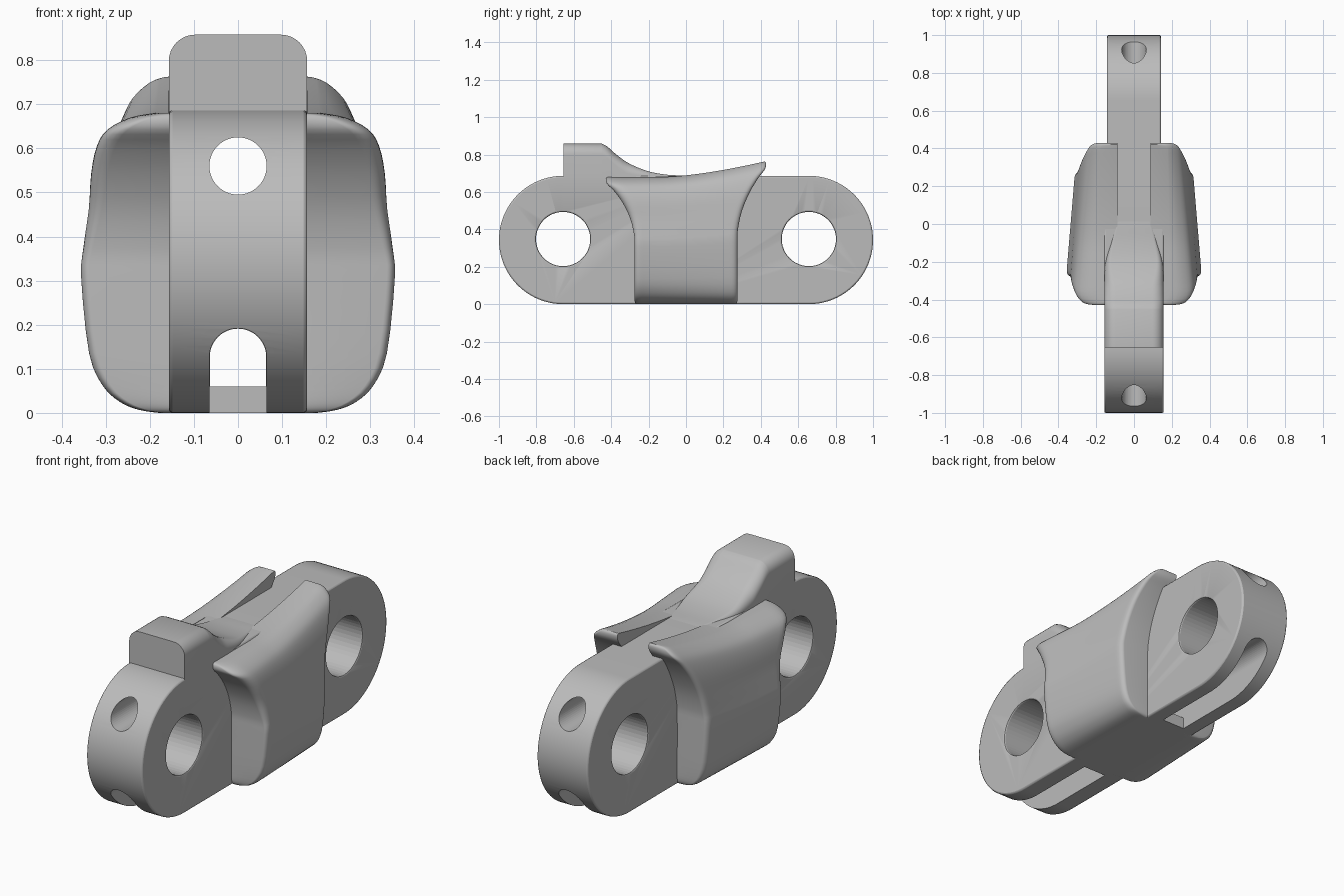
import bpy, bmesh, math

cube = bpy.data.objects.get("Cube")
if cube:
    bpy.data.objects.remove(cube, do_unlink=True)

steel = bpy.data.materials.new("plain grey steel")
steel.use_nodes = True
steel.diffuse_color = (0.5, 0.5, 0.5, 1)
steel.node_tree.nodes["Principled BSDF"].inputs["Base Color"].default_value = (0.5, 0.5, 0.5, 1)

RADIUS, PIN_Y, TOP = 0.343, 0.657, 0.686


def make(name, verts, faces):
    mesh = bpy.data.meshes.new(name)
    mesh.from_pydata(verts, [], faces)
    bm = bmesh.new()
    bm.from_mesh(mesh)
    bmesh.ops.recalc_face_normals(bm, faces=bm.faces)
    bm.to_mesh(mesh)
    bm.free()
    mesh.materials.append(steel)
    obj = bpy.data.objects.new(name, mesh)
    bpy.context.collection.objects.link(obj)
    return obj


def loft(name, rings):
    """Skin a row of equal rings and close both ends."""
    n = len(rings[0])
    faces = [(i * n + j, i * n + (j + 1) % n, (i + 1) * n + (j + 1) % n, (i + 1) * n + j)
             for i in range(len(rings) - 1) for j in range(n)]
    last = (len(rings) - 1) * n
    faces += [tuple(range(n)), tuple(range(last, last + n))]
    return make(name, [p for r in rings for p in r], faces)


def arc(cu, cv, r, start, end, steps):
    return [(cu + r * math.cos(math.radians(start + (end - start) * i / steps)),
             cv + r * math.sin(math.radians(start + (end - start) * i / steps)))
            for i in range(steps + 1)]


def extrude_x(name, profile, half):
    return loft(name, [[(x, y, z) for y, z in profile] for x in (-half, half)])


def extrude_y(name, profile, y0, y1):
    return loft(name, [[(x, y, z) for x, z in profile] for y in (y0, y1)])


def spline(keys, steps):
    """Catmull-Rom curve through tuples of any length."""
    out = []
    for i in range(len(keys) - 1):
        a, b, c, d = (keys[min(max(k, 0), len(keys) - 1)] for k in range(i - 1, i + 3))
        for s in range(steps):
            t = s / steps
            out.append(tuple(0.5 * (2 * q + (r - p) * t + (2 * p - 5 * q + 4 * r - w) * t * t
                                    + (3 * q - p - 3 * r + w) * t ** 3)
                             for p, q, r, w in zip(a, b, c, d)))
    return out + [keys[-1]]


def cut(obj, cutter):
    mod = obj.modifiers.new("cut", 'BOOLEAN')
    mod.operation, mod.solver, mod.object = 'DIFFERENCE', 'EXACT', cutter
    cutter.hide_render = True
    cutter.hide_set(True)


def smooth(obj, angle):
    bpy.ops.object.select_all(action='DESELECT')
    obj.select_set(True)
    bpy.context.view_layer.objects.active = obj
    bpy.ops.object.shade_smooth_by_angle(angle=math.radians(angle))


# Lengthwise bores shared by both halves
upper_bore = extrude_y("upper_bore_cutter", arc(0, 0.56, 0.065, 0, 352.5, 47), -1.3, 1.3)


def arch(half, floor):
    return [(half, floor)] + arc(0, 0.127, half, 0, 180, 24) + [(-half, floor)]


lower_bore = extrude_y("lower_bore_cutter", arch(0.064, 0.06), -0.4, 0.4)

# Link body: two rounded halves, the rear one slightly slimmer
for name, side, half in (("front_link_body", -1, 0.157), ("rear_link_body", 1, 0.143)):
    outline = [(-0.1, TOP)] + arc(PIN_Y, RADIUS, RADIUS, 90, -90, 48) + [(-0.1, 0)]
    body = extrude_x(name, [(side * y, z) for y, z in outline], half)
    cut(body, extrude_x(name + "_pin_cutter",
                        arc(side * PIN_Y, RADIUS + 0.005, 0.145, 0, 352.5, 47), 0.4))
    bevel = body.modifiers.new("edge", 'BEVEL')
    bevel.width, bevel.segments = 0.008, 2
    bevel.limit_method, bevel.angle_limit = 'ANGLE', math.radians(50)
    cut(body, upper_bore)
    cut(body, extrude_y(name + "_slot_cutter", arch(0.065, -0.1), side * 0.3, side * 1.3))
    cut(body, lower_bore)
    smooth(body, 30)

# Drive tooth with a concave ramp: y, top height, half width
ramp = spline([(-0.45, 0.858, 0.157), (-0.42, 0.842, 0.157), (-0.37, 0.798, 0.157),
               (-0.3, 0.75, 0.157), (-0.2, 0.71, 0.15), (-0.1, 0.692, 0.125),
               (0, 0.687, 0.1), (0.08, 0.68, 0.085)], 4)
rings = []
for y, top, half in [(-0.655, 0.858, 0.157)] + ramp:
    r = max(0.01, min(0.06, (top - 0.66) * 0.6))
    section = ([(half, 0.64)] + arc(half - r, top - r, r, 0, 90, 8)
               + arc(r - half, top - r, r, 90, 180, 8) + [(-half, 0.64)])
    rings.append([(x, y, z) for x, z in section])
smooth(loft("drive_tooth", rings), 35)

# Side wings: height fraction, front width, rear width, half length
WING = spline([(0, 0.18, 0.17, 0.265), (0.01, 0.225, 0.215, 0.272), (0.035, 0.267, 0.25, 0.275),
               (0.09, 0.308, 0.28, 0.275), (0.2, 0.34, 0.3, 0.275), (0.45, 0.358, 0.313, 0.275),
               (0.55, 0.353, 0.308, 0.278), (0.68, 0.34, 0.298, 0.3), (0.8, 0.332, 0.287, 0.34),
               (0.89, 0.316, 0.27, 0.385), (0.945, 0.29, 0.248, 0.422),
               (0.985, 0.24, 0.21, 0.428), (1, 0.19, 0.18, 0.42)], 3)
STEPS, INNER = 32, 0.088


def wing_top(y):
    return 0.68 + 0.085 * (max(0, y + 0.12) / 0.55) ** 1.5


rows = []
for u, front, rear, length in WING:
    outer = []
    for k in range(STEPS + 1):
        v = -math.cos(math.pi * k / STEPS)
        y = v * length
        t = (y + 0.27) / 0.54
        x = front + (rear - front) * t
        # Round off the leading and trailing corners
        reach = 0.1 * (0.3 + max(0, u - 0.5)) if v < 0 else 0.03
        s = max(0, 1 - (length - abs(y)) / reach)
        x -= reach * 0.7 * (1 - math.sqrt(1 - s * s))
        outer.append((x, y, u * wing_top(y)))
    rows.append(outer + [(INNER, y, z) for x, y, z in reversed(outer)])
n = 2 * STEPS + 2
wing_faces = [(i * n + j, i * n + (j + 1) % n, (i + 1) * n + (j + 1) % n, (i + 1) * n + j)
              for i in range(len(rows) - 1) for j in range(n)]
for base in (0, (len(rows) - 1) * n):
    wing_faces += [(base + j, base + j + 1, base + n - 2 - j, base + n - 1 - j)
                   for j in range(STEPS)]
wings = make("side_wings", [p for r in rows for p in r], wing_faces)
wings.modifiers.new("mirror", 'MIRROR')
smooth(wings, 40)
